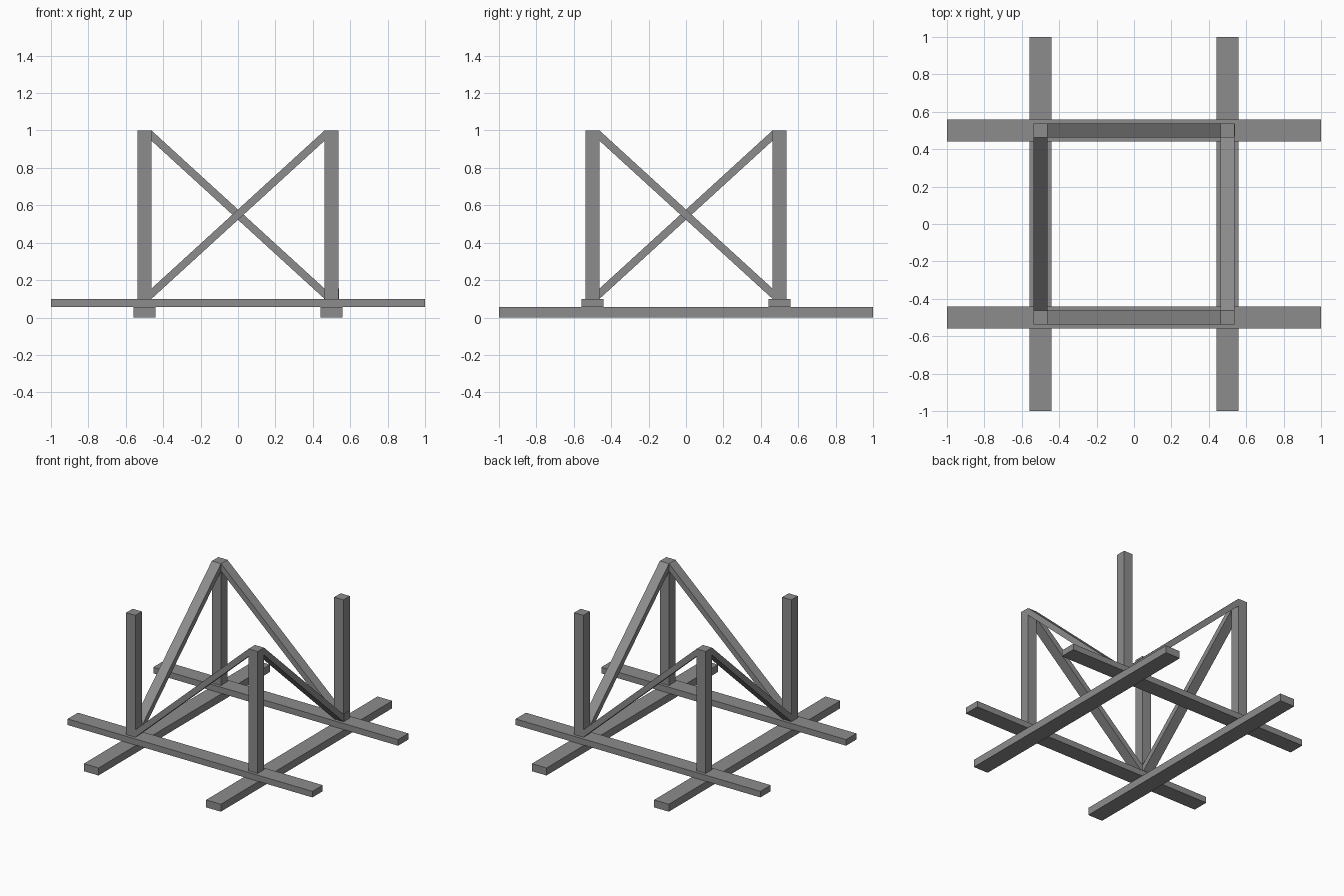
import bpy

if "Cube" in bpy.data.objects:
    bpy.data.objects.remove(bpy.data.objects["Cube"])

grey = bpy.data.materials.new("mid grey")
grey.diffuse_color = (0.26, 0.265, 0.26, 1)
grey.use_nodes = True
grey.node_tree.nodes["Principled BSDF"].inputs["Base Color"].default_value = grey.diffuse_color

P = 0.0375          # half thickness of posts and braces
BASE, TOP = 0.1, 1.0
RISE = 0.055        # vertical height of a brace section

FACES = [(0, 1, 2, 3), (7, 6, 5, 4), (0, 4, 5, 1),
         (1, 5, 6, 2), (2, 6, 7, 3), (3, 7, 4, 0)]


def prism(name, start, end):
    """Six-sided bar between two four-point end sections."""
    me = bpy.data.meshes.new(name)
    me.from_pydata(start + end, [], FACES)
    me.materials.append(grey)
    ob = bpy.data.objects.new(name, me)
    bpy.context.collection.objects.link(ob)
    # consistent outward normals
    import bmesh
    bm = bmesh.new()
    bm.from_mesh(me)
    bmesh.ops.recalc_face_normals(bm, faces=bm.faces)
    bm.to_mesh(me)
    bm.free()
    return ob


def box(name, x, y, z0, z1, hx, hy):
    ring = [(x - hx, y - hy), (x + hx, y - hy), (x + hx, y + hy), (x - hx, y + hy)]
    return prism(name, [(a, b, z0) for a, b in ring], [(a, b, z1) for a, b in ring])


def brace(name, axis, side, low, overrun=0.0):
    """Sloping brace along an axis; low is the sign of the end at the foot."""
    inner = 0.5 - P

    def section(u, z):
        pts = [(side - P, z), (side + P, z), (side + P, z + RISE), (side - P, z + RISE)]
        return [(u, v, h) if axis == "x" else (v, u, h) for v, h in pts]
    bar = prism(name, section(low * inner, BASE), section(-low * inner, TOP - RISE))
    if overrun:     # foot of the brace poking through the post
        c = low * 0.5
        box(name + "_foot", c, side, BASE, BASE + RISE, P + overrun, P - 0.004)
    return bar


# crossed ground runners
for s, tag in ((-1, "a"), (1, "b")):
    box("lower_runner_" + tag, s * 0.5, 0, 0, 0.055, 0.06, 1.0)
    box("upper_runner_" + tag, 0, s * 0.5, 0.055, BASE, 1.0, 0.06)

# corner posts
for sx, nx in ((-1, "left"), (1, "right")):
    for sy, ny in ((-1, "front"), (1, "back")):
        box(f"{ny}_{nx}_post", sx * 0.5, sy * 0.5, BASE, TOP, P, P)

# diagonal braces
brace("front_brace", "x", -0.5, -1)
brace("back_brace", "x", 0.5, 1, 0.002)
brace("left_brace", "y", -0.5, -1)
brace("right_brace", "y", 0.5, 1)
